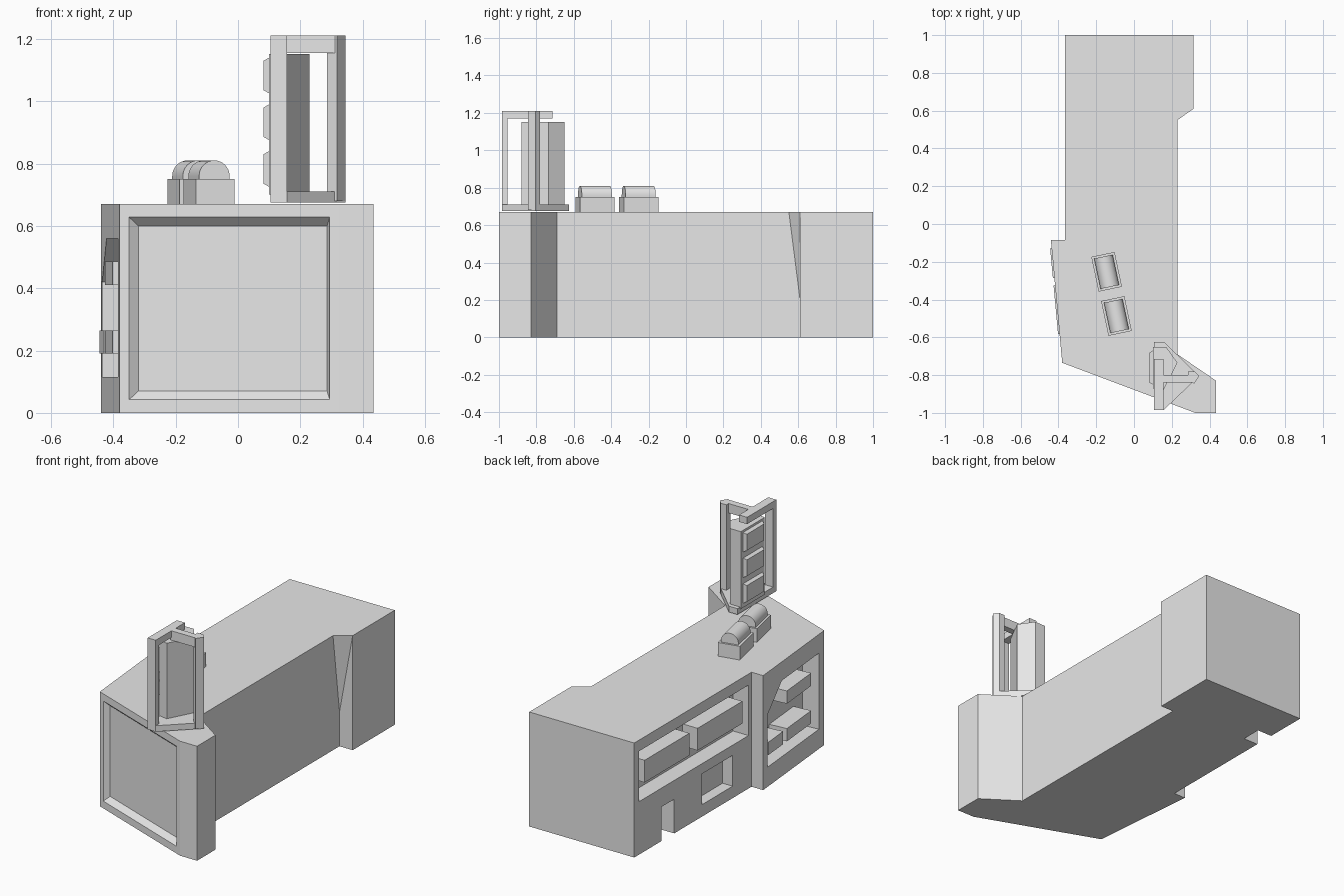
import bpy, bmesh, math
from mathutils import Matrix, Vector

if "Cube" in bpy.data.objects:
    bpy.data.objects.remove(bpy.data.objects["Cube"])

grey = bpy.data.materials.new("plain_grey")
grey.use_nodes = True
grey.diffuse_color = (0.8, 0.8, 0.8, 1)
grey.node_tree.nodes["Principled BSDF"].inputs["Base Color"].default_value = (0.8, 0.8, 0.8, 1)


def prism(name, pts, lo, hi, frame=None, hi_pts=None):
    """Extrude (or loft to hi_pts) a polygon along the local z of a frame."""
    bm = bmesh.new()
    a = [bm.verts.new((x, y, lo)) for x, y in pts]
    b = [bm.verts.new((x, y, hi)) for x, y in (hi_pts or pts)]
    n = len(a)
    bm.faces.new(a[::-1])
    bm.faces.new(b)
    for i in range(n):
        bm.faces.new((a[i], a[(i + 1) % n], b[(i + 1) % n], b[i]))
    if frame:
        bm.transform(frame)
    bmesh.ops.recalc_face_normals(bm, faces=bm.faces)
    mesh = bpy.data.meshes.new(name)
    bm.to_mesh(mesh)
    bm.free()
    mesh.materials.append(grey)
    obj = bpy.data.objects.new(name, mesh)
    bpy.context.collection.objects.link(obj)
    return obj


def rect(x0, x1, y0, y1):
    return [(x0, y0), (x1, y0), (x1, y1), (x0, y1)]


def wall(a, b):
    """Frame on a wall: x along it, y up, z outward."""
    x = (Vector(b) - Vector(a)).to_3d().normalized()
    up = Vector((0, 0, 1))
    m = Matrix((x, up, x.cross(up))).transposed().to_4x4()
    m.translation = Vector(a).to_3d()
    return m


def cut(obj, pts, depth, frame, hi_pts=None, out=0.02):
    cutter = prism("cutter", pts, -depth, out, frame, hi_pts)
    cutter.hide_render = True
    mod = obj.modifiers.new("cut", "BOOLEAN")
    mod.operation = "DIFFERENCE"
    mod.solver = "EXACT"
    mod.object = cutter
    bpy.context.view_layer.objects.active = obj
    bpy.ops.object.modifier_apply(modifier=mod.name)
    bpy.data.objects.remove(cutter)


# Main body
TOP = 0.67
step, knee, nose = (-0.44, -0.085), (-0.38, -0.735), (0.325, -1)
outline = [(-0.365, 1), (-0.365, -0.085), step, knee, nose, (0.435, -1),
           (0.435, -0.83), (0.23, -0.69), (0.23, 0.61), (0.315, 0.61), (0.315, 1)]
body = prism("body", outline, 0, TOP)

# Front panel with bevelled rim
cut(body, rect(0.053, 0.7, 0.07, 0.6), 0.03, wall(knee, nose),
    rect(0.026, 0.727, 0.033, 0.637), 0.01)

# Long side recesses: shelf, small window, foot notch
side = wall((-0.365, 1), (-0.365, -0.085))
cut(body, rect(0.046, 1.057, 0.31, 0.605), 0.1, side)
cut(body, rect(0.625, 0.91, 0.07, 0.25), 0.065, side)
cut(body, rect(0.25, 0.37, -0.05, 0.2), 0.095, side)
for i, u in enumerate((0.1, 0.59)):
    prism(f"shelf_box_{i + 1}", rect(u, u + 0.415, 0.4, 0.53), -0.11, -0.003, side)

# Slanted side recess with a clipped corner and three boxes
slant = wall(step, knee)
cut(body, [(0.045, 0.115), (0.597, 0.115), (0.597, 0.56), (0.2, 0.56), (0.045, 0.42)], 0.1, slant)
for i, (u0, u1, z) in enumerate(((0.24, 0.5, 0.41), (0.24, 0.5, 0.19), (0.045, 0.2, 0.19))):
    prism(f"locker_box_{i + 1}", rect(u0, u1, z, z + 0.075), -0.11, 0.008, slant)

# Wedge filling the upper part of the inner corner
wedge_mesh = bpy.data.meshes.new("corner_wedge")
wedge_mesh.from_pydata([(0.23, 0.61, TOP), (0.315, 0.61, TOP), (0.23, 0.55, TOP), (0.23, 0.61, 0.2)],
                       [], [(0, 2, 1), (0, 1, 3), (1, 2, 3), (0, 3, 2)])
bm = bmesh.new()
bm.from_mesh(wedge_mesh)
bmesh.ops.recalc_face_normals(bm, faces=bm.faces)
bm.to_mesh(wedge_mesh)
bm.free()
wedge_mesh.materials.append(grey)
bpy.context.collection.objects.link(bpy.data.objects.new("corner_wedge", wedge_mesh))

# Two domed canisters on the roof
arch = [(0.05, 0), (0.05, 0.01)]
arch += [(0.05 * math.cos(t), 0.01 + 0.05 * math.sin(t))
         for t in (math.pi * k / 16 for k in range(1, 16))]
arch += [(-0.05, 0.01), (-0.05, 0)]
low_arch = [(x * 0.96, y * 0.96) for x, y in arch]
for i, (x, y) in enumerate(((-0.145, -0.253), (-0.093, -0.487))):
    place = Matrix.Translation((x, y, TOP)) @ Matrix.Rotation(math.radians(12), 4, "Z")
    prism(f"canister_base_{i + 1}", rect(-0.063, 0.063, -0.094, 0.094), 0, 0.08, place)
    lid = place @ Matrix.Translation((0, 0, 0.08)) @ Matrix.Rotation(math.pi / 2, 4, "X")
    cap = prism(f"canister_cap_{i + 1}", arch, -0.082, 0.082, lid)
    bpy.ops.object.select_all(action="DESELECT")
    cap.select_set(True)
    bpy.context.view_layer.objects.active = cap
    bpy.ops.object.shade_smooth_by_angle(angle=math.radians(30))

# Tower frame: foot plate, two posts, two top beams
LOW, HIGH = 0.68, 1.21
prism("tower_foot", [(0.105, -0.985), (0.157, -0.985), (0.345, -0.805), (0.16, -0.625), (0.105, -0.625)],
      LOW - 0.005, 0.71)
prism("front_post", rect(0.105, 0.157, -0.985, -0.955), LOW, HIGH)
prism("tip_post", [(0.285, -0.82), (0.318, -0.845), (0.345, -0.805), (0.322, -0.78), (0.285, -0.78)],
      LOW, HIGH)
prism("long_beam", rect(0.105, 0.157, -0.985, -0.715), 1.17, HIGH)
prism("cross_beam", rect(0.15, 0.32, -0.84, -0.8), 1.155, HIGH)

# Tower core with three raised side pads
prism("tower_core", [(0.1, -0.65), (0.1, -0.87), (0.155, -0.88), (0.23, -0.735), (0.17, -0.65)],
      0.7, 1.152)
core_side = wall((0.1, -0.65), (0.1, -0.87))
for i in range(3):
    z = 0.72 + 0.15 * i
    prism(f"core_pad_{i + 1}", rect(0.015, 0.205, z, z + 0.125), -0.01, 0.018, core_side,
          rect(0.03, 0.19, z + 0.015, z + 0.11))
